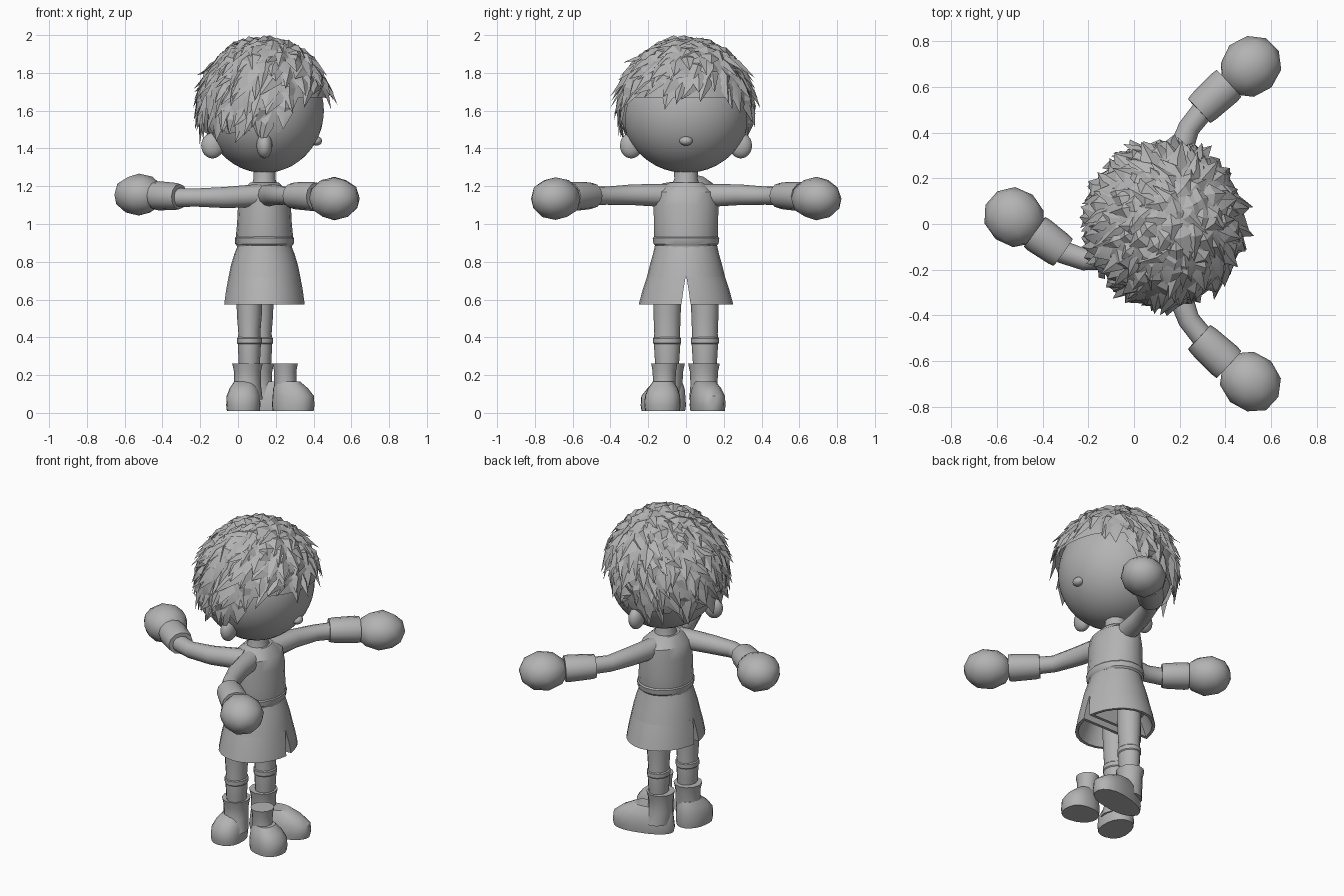
import bpy, bmesh, math, random
from mathutils import Vector, Matrix

if "Cube" in bpy.data.objects:
    bpy.data.objects.remove(bpy.data.objects["Cube"])

random.seed(7)
grey = bpy.data.materials.new("plain grey")
grey.diffuse_color = (0.45, 0.45, 0.45, 1)
grey.use_nodes = True
grey.node_tree.nodes["Principled BSDF"].inputs["Base Color"].default_value = grey.diffuse_color


def finish(name, bm, angle=35):
    bmesh.ops.recalc_face_normals(bm, faces=bm.faces)
    me = bpy.data.meshes.new(name)
    bm.to_mesh(me)
    bm.free()
    me.materials.append(grey)
    ob = bpy.data.objects.new(name, me)
    bpy.context.collection.objects.link(ob)
    bpy.ops.object.select_all(action='DESELECT')
    ob.select_set(True)
    bpy.context.view_layer.objects.active = ob
    bpy.ops.object.shade_smooth_by_angle(angle=math.radians(angle))
    return ob


def skin(bm, rings):
    n = len(rings[0])
    for p, q in zip(rings, rings[1:]):
        for k in range(n):
            bm.faces.new((p[k], p[(k + 1) % n], q[(k + 1) % n], q[k]))
    bm.faces.new(rings[0])
    bm.faces.new(rings[-1])


def loft(name, rows, level=False, n=14, angle=35):
    """rows of (x, y, z, side radius, other radius); level keeps rings horizontal"""
    bm = bmesh.new()
    pts = [Vector(r[:3]) for r in rows]
    rings = []
    for i, r in enumerate(rows):
        if level:
            a, b = Vector((1, 0, 0)), Vector((0, 1, 0))
        else:
            t = (pts[min(i + 1, len(pts) - 1)] - pts[max(i - 1, 0)]).normalized()
            a = t.cross(Vector((0, 0, 1))).normalized()
            b = a.cross(t)
        rings.append([bm.verts.new(pts[i] + a * r[3] * math.cos(k * math.tau / n)
                                   + b * r[4] * math.sin(k * math.tau / n)) for k in range(n)])
    skin(bm, rings)
    return finish(name, bm, angle)


def blob(name, c, r, turn=0, sub=3, rough=0.0, angle=40):
    bm = bmesh.new()
    bmesh.ops.create_icosphere(bm, subdivisions=sub, radius=1)
    for v in bm.verts:
        v.co *= 1 + random.uniform(-rough, rough)
    bmesh.ops.transform(bm, verts=bm.verts, matrix=Matrix.Translation(c)
                        @ Matrix.Rotation(math.radians(turn), 4, 'Z') @ Matrix.Diagonal((*r, 1)))
    return finish(name, bm, angle)


CX = 0.14
# torso, vest hem and neck
loft("vest", [(CX, 0, 0.87, .145, .16), (CX, 0, 0.93, .152, .172), (CX, 0, 1.0, .145, .172),
              (CX, 0, 1.1, .14, .175), (CX, 0, 1.17, .125, .168), (CX, 0, 1.22, .075, .09)], True, 18)
loft("vest_hem", [(CX, 0, 0.885, .147, .165), (CX, 0, 0.895, .155, .175), (CX, 0, 0.925, .157, .179),
                  (CX, 0, 0.935, .148, .17)], True, 18)
loft("neck", [(CX, 0, 1.18, .075, .08), (CX, 0, 1.24, .058, .062), (CX, 0, 1.36, .06, .065)], True, 12)

# shorts: hips, then two half-round legs that continue the same flare, hollow at the hem
loft("shorts_hips", [(CX, 0, 0.72, .19, .207), (CX, 0, 0.78, .178, .192), (CX, 0, 0.84, .16, .175),
                     (CX, 0, 0.885, .142, .165)], True, 24)
for s, side in ((-1, "front"), (1, "rear")):
    bm = bmesh.new()
    rings = []
    for z, rx, ry, gap in ((.72, .19, .207, .002), (.65, .203, .23, .014), (.575, .213, .25, .024),
                           (.575, .195, .232, .042), (.68, .16, .18, .03)):
        ring = []
        for k in range(13):
            a = k * math.pi / 12
            ring.append((rx * math.cos(a), max(ry * math.sin(a), gap)))
        ring += [(-rx * .5, gap), (0, gap), (rx * .5, gap)]
        rings.append([bm.verts.new((CX + x, s * y, z)) for x, y in ring])
    skin(bm, rings)
    finish("shorts_leg_" + side, bm)

# legs with sock rolls
for y, x, side in ((-.1, .06, "front"), (.1, .12, "rear")):
    loft("leg_" + side, [(x, y, .70, .07, .075), (x, y, .52, .066, .072), (x, y, .42, .058, .068),
                         (x, y, .38, .062, .071), (x, y, .3, .058, .066), (x, y, .15, .05, .056)], True, 12)
    loft("sock_" + side, [(x, y, .36, .058, .066), (x, y, .37, .066, .074), (x, y, .395, .066, .074),
                          (x, y, .405, .056, .064)], True, 12)


# boots: sole, rounded toe, and ankle shaft
def boot(name, heel, toe, shaft, r, w):
    h, t = Vector((*heel, 0)), Vector((*toe, 0))
    mid = (h + t) / 2
    length = (t - h).length / 2
    turn = math.atan2(t.y - h.y, t.x - h.x)
    d = (t - h).normalized()
    bm = bmesh.new()
    n = 18
    rings = []
    for z, k, lift in ((.01, .96, 0), (.04, 1, 0), (.09, .97, 0), (.13, .82, .12), (.165, .58, .25)):
        rings.append([])
        for i in range(n):
            a = i * math.tau / n
            ca, sa = math.cos(a), math.sin(a)
            p = Vector(((abs(ca) ** .8 * math.copysign(1, ca) * k - lift) * length,
                        sa * w * k * (1 + .12 * ca), z))
            rings[-1].append(bm.verts.new(Matrix.Rotation(turn, 3, 'Z') @ p + mid))
    skin(bm, rings)
    finish(name + "_shoe", bm, 40)
    x, y = shaft
    loft(name + "_shaft", [(x + d.x * .02, y + d.y * .02, .07, r * 1.1, r * 1.1), (x, y, .15, r * .95, r * .95),
                           (x, y, .22, r * .95, r), (x, y, .262, r * 1.08, r * 1.12),
                           (x, y, .262, r * .8, r * .8)], True, 12)


boot("front_boot", (.04, 0), (.02, -.24), (.05, -.09), .075, .09)
boot("rear_boot", (.03, .07), (.40, .15), (.11, .095), .075, .085)
boot("side_boot", (.18, -.11), (.405, -.135), (.25, -.115), .062, .095)


# three arms, each with a cuff and a mitten
def arm(name, path, cuff, fist, r, turn):
    loft(name, [(*p, w, w) for p, w in zip(path, (.062, .055, .048, .05))], n=12)
    a, b = Vector(cuff[0]), Vector(cuff[1])
    rows = [(0, .055), (0, .072), (.15, .077), (.85, .083), (1, .08), (1, .05)]
    loft(name + "_cuff", [(*a.lerp(b, t + i * .001), w, w * .93) for i, (t, w) in enumerate(rows)], n=12)
    blob(name + "_mitten", fist, r, turn, 2, .02)


for s, side in ((-1, "front"), (1, "rear")):
    arm("arm_" + side, [(.15, s * .08, 1.15), (.19, s * .28, 1.155), (.24, s * .42, 1.15), (.32, s * .52, 1.15)],
        [(.285, s * .495, 1.15), (.415, s * .615, 1.145)], (.51, s * .69, 1.135), (.142, .128, .114), s * 45)
arm("arm_side", [(.12, -.1, 1.15), (-.08, -.145, 1.14), (-.22, -.155, 1.14), (-.32, -.12, 1.14)],
    [(-.31, -.125, 1.145), (-.435, -.035, 1.15)], (-.525, .03, 1.155), (.138, .128, .112), 140)

# head, ears and nose
blob("head", (CX, 0, 1.6), (.315, .34, .33), 0, 4)
for i, (x, y, a) in enumerate(((.14, -.29, 0), (.14, .29, 0), (-.135, -.08, 90))):
    blob("ear_%d" % (i + 1), (x, y, 1.415), (.042, .06, .068), a)
blob("nose", (.415, 0, 1.44), (.03, .035, .025))

# hair: a cap that leaves the face open, covered by broad pointed tufts
C, R = Vector((CX, 0, 1.62)), Vector((.345, .35, .36))
crown = Vector((.42, .33, .85)).normalized()


def hairy(u, margin=0.0):
    limit = -.35 + margin
    if u.x > .2:
        limit += min(1, (u.x - .2) * 3) * .5
    return u.z > limit


def on_head(u, k=1.0):
    return C + Vector((u.x * R.x, u.y * R.y, u.z * R.z)) * k


bm = bmesh.new()
bmesh.ops.create_icosphere(bm, subdivisions=4, radius=1)
bmesh.ops.delete(bm, geom=[f for f in bm.faces if not hairy(f.calc_center_median().normalized())],
                 context='FACES')
for v in bm.verts:
    v.co = on_head(v.co.normalized())
finish("hair_cap", bm)

bm = bmesh.new()
N = 380
for i in range(N):
    z = 1 - 2 * (i + .5) / N
    a = i * 2.39996 + random.uniform(-.15, .15)
    u = Vector((math.cos(a) * math.sqrt(1 - z * z), math.sin(a) * math.sqrt(1 - z * z), z))
    if not hairy(u, .07):
        continue
    # tufts sweep away from the crown and hang downward
    flow = (u - crown) + Vector((0, 0, -.55)) + Vector([random.uniform(-.4, .4) for _ in range(3)])
    flow = (flow - u * flow.dot(u)).normalized()
    side = u.cross(flow)
    ln, w = random.uniform(.32, .62), random.uniform(.08, .16)
    # flat over the top, standing off around the sides
    lift = random.uniform(1.0, 1.07) if u.z > .7 else random.uniform(1.03, 1.16)

    def at(f, s, k):
        return bm.verts.new(on_head((u + flow * f + side * s).normalized(), k))
    root = at(-ln * .45, 0, .99)
    left, right = at(0, -w, 1.0), at(0, w, random.uniform(1.0, 1.04))
    ridge, tip = at(.02, 0, random.uniform(1.04, 1.07)), at(ln * .6, random.uniform(-.08, .08), lift)
    for f in ((root, left, ridge), (root, ridge, right), (left, tip, ridge), (ridge, tip, right),
              (root, right, left), (left, right, tip)):
        bm.faces.new(f)
finish("hair_tufts", bm, 25)
